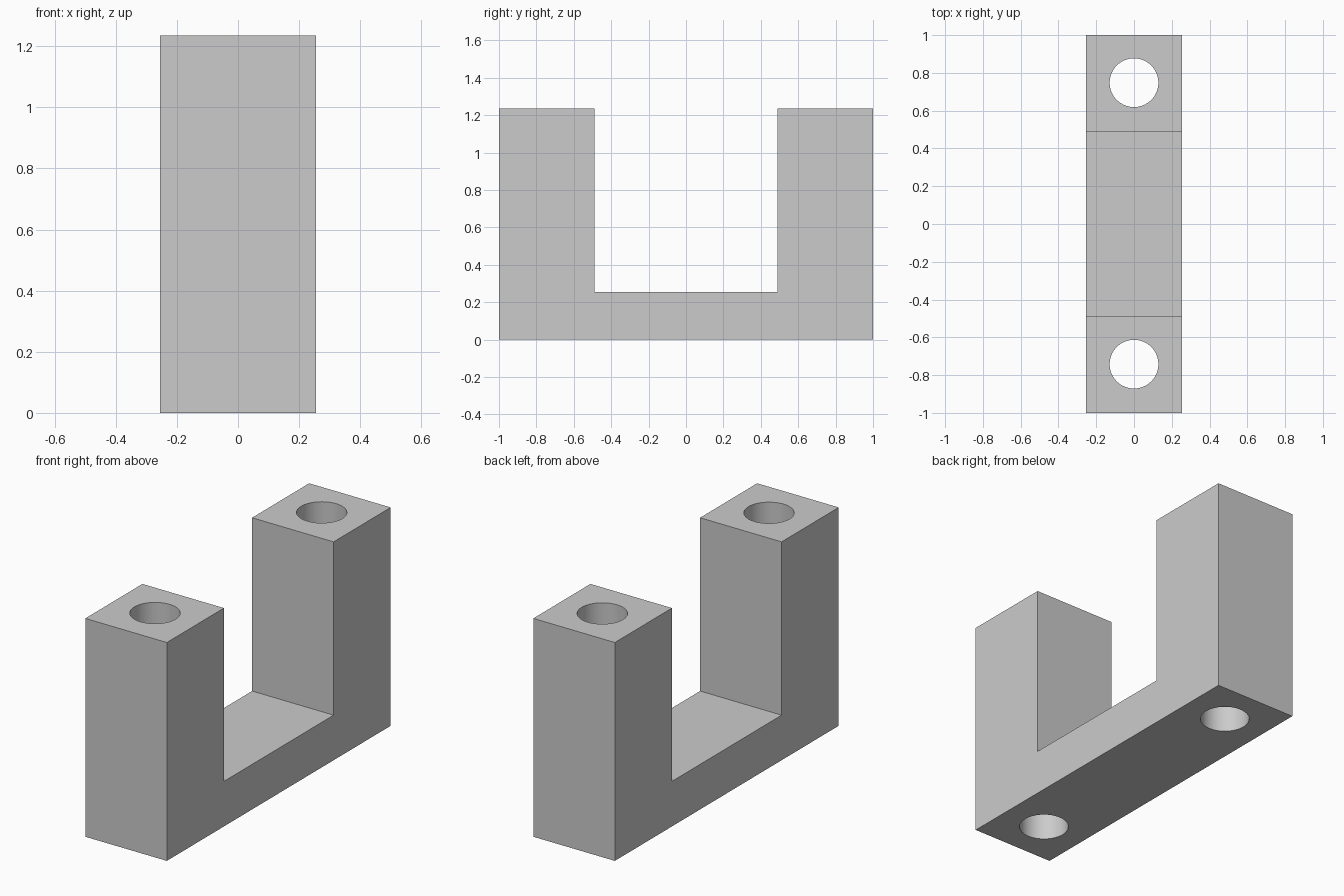
import bpy
import bmesh

cube = bpy.data.objects.get("Cube")
if cube:
    bpy.data.objects.remove(cube, do_unlink=True)

HALF_WIDTH = 0.255
HEIGHT = 1.235
FLOOR = 0.255
INNER = 0.49
HOLE_RADIUS = 0.129
HOLE_CENTRES = (-0.742, 0.748)

grey = bpy.data.materials.new("plain_grey")
grey.use_nodes = True
colour = (0.6, 0.6, 0.6, 1.0)
grey.diffuse_color = colour
grey.node_tree.nodes["Principled BSDF"].inputs["Base Color"].default_value = colour


def add_object(name, bm):
    bmesh.ops.recalc_face_normals(bm, faces=bm.faces)
    mesh = bpy.data.meshes.new(name)
    bm.to_mesh(mesh)
    bm.free()
    mesh.materials.append(grey)
    obj = bpy.data.objects.new(name, mesh)
    bpy.context.collection.objects.link(obj)
    return obj


# U-shaped bracket: side profile extruded across the width
half = [(1, 0), (1, HEIGHT), (INNER, HEIGHT), (INNER, FLOOR)]
profile = half + [(-y, z) for y, z in reversed(half)]
bm = bmesh.new()
face = bm.faces.new([bm.verts.new((-HALF_WIDTH, y, z)) for y, z in profile])
side = bmesh.ops.extrude_face_region(bm, geom=[face])
verts = [v for v in side["geom"] if isinstance(v, bmesh.types.BMVert)]
bmesh.ops.translate(bm, verts=verts, vec=(2 * HALF_WIDTH, 0, 0))
bracket = add_object("u_bracket", bm)

# Bolt holes running the full height of each upright
for y in HOLE_CENTRES:
    bm = bmesh.new()
    bmesh.ops.create_cone(bm, cap_ends=True, segments=64, radius1=HOLE_RADIUS,
                          radius2=HOLE_RADIUS, depth=2 * HEIGHT)
    bmesh.ops.translate(bm, verts=bm.verts, vec=(0, y, HEIGHT / 2))
    cutter = add_object("hole_cutter", bm)
    cutter.hide_render = True
    cutter.hide_viewport = True
    cut = bracket.modifiers.new("bolt_hole", 'BOOLEAN')
    cut.operation = 'DIFFERENCE'
    cut.solver = 'EXACT'
    cut.object = cutter

# Apply the cuts, remove the cutters and smooth the hole walls
bpy.context.view_layer.update()
evaluated = bracket.evaluated_get(bpy.context.evaluated_depsgraph_get())
result = bpy.data.meshes.new_from_object(evaluated)
bracket.modifiers.clear()
bracket.data = result
for obj in [o for o in bpy.data.objects if o.name.startswith("hole_cutter")]:
    bpy.data.objects.remove(obj, do_unlink=True)

bpy.ops.object.select_all(action='DESELECT')
bracket.select_set(True)
bpy.context.view_layer.objects.active = bracket
bpy.ops.object.shade_smooth_by_angle()
